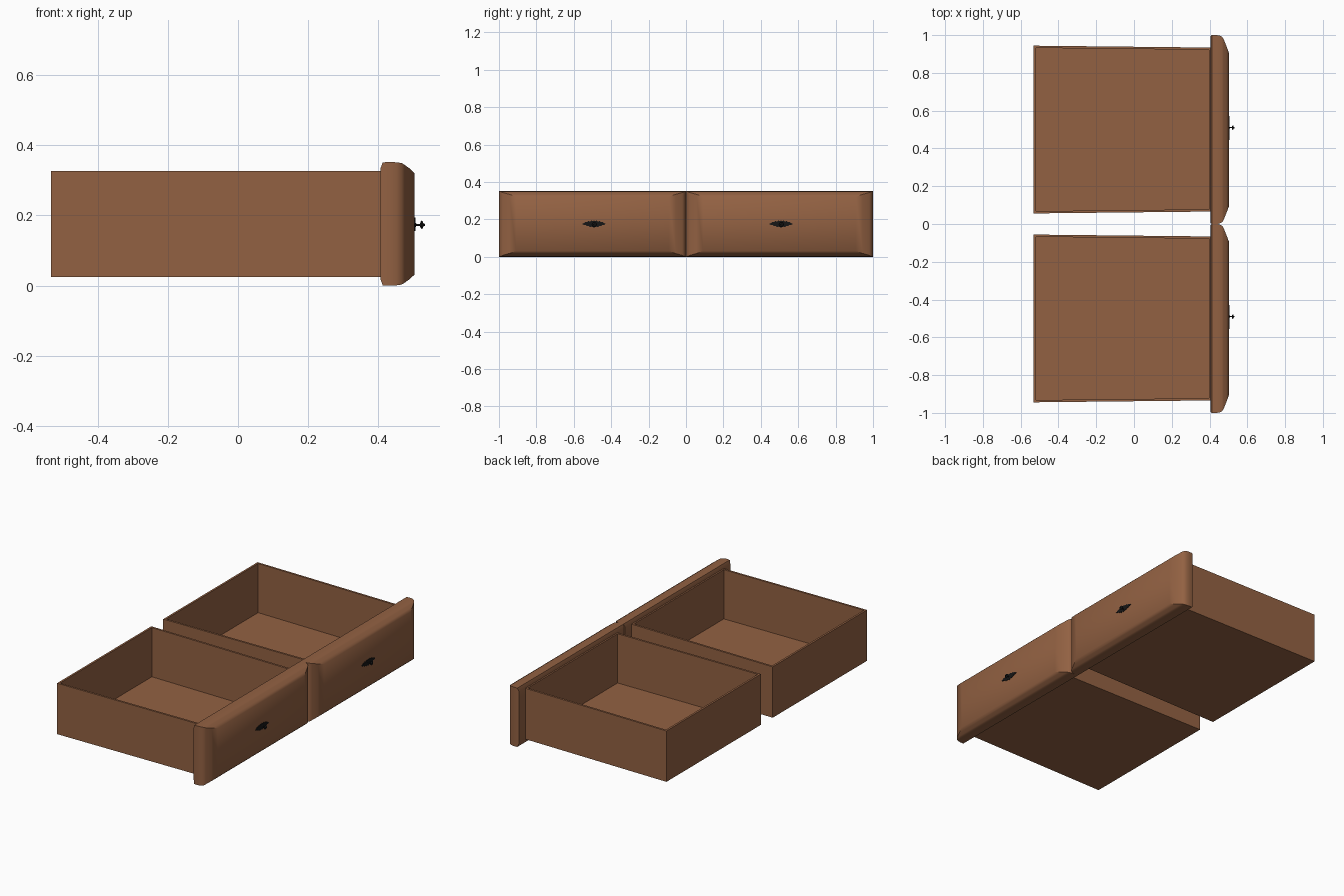
import bpy, bmesh, math

if "Cube" in bpy.data.objects:
    bpy.data.objects.remove(bpy.data.objects["Cube"])

def material(name, rgb):
    m = bpy.data.materials.new(name)
    m.diffuse_color = (*rgb, 1)
    m.use_nodes = True
    m.node_tree.nodes["Principled BSDF"].inputs["Base Color"].default_value = m.diffuse_color
    return m

wood = material("wood", (0.29, 0.12, 0.055))
iron = material("black_iron", (0.008, 0.008, 0.008))

def finish(name, bm, mat, angle=30):
    bmesh.ops.recalc_face_normals(bm, faces=bm.faces)
    me = bpy.data.meshes.new(name)
    bm.to_mesh(me)
    bm.free()
    me.materials.append(mat)
    ob = bpy.data.objects.new(name, me)
    bpy.context.collection.objects.link(ob)
    bpy.ops.object.select_all(action='DESELECT')
    ob.select_set(True)
    bpy.context.view_layer.objects.active = ob
    bpy.ops.object.shade_smooth_by_angle(angle=math.radians(angle))
    return ob

def loft(bm, rings):
    loops = [[bm.verts.new(p) for p in r] for r in rings]
    n = len(loops[0])
    for a, b in zip(loops, loops[1:]):
        for i in range(n):
            j = (i + 1) % n
            bm.faces.new((a[i], a[j], b[j], b[i]))
    bm.faces.new(loops[0])
    bm.faces.new(loops[-1])

def drawer_front(name, cy):
    # x position, inset of the sides, inset of top and bottom
    profile = [(0.405, 0.005, 0.02), (0.412, 0.0, 0.001), (0.435, 0.0, 0.0),
               (0.452, 0.002, 0.001), (0.466, 0.009, 0.003), (0.474, 0.02, 0.008),
               (0.488, 0.055, 0.018), (0.502, 0.092, 0.031)]
    bm = bmesh.new()
    rings = []
    for x, iy, iz in profile:
        h, lo, hi = 0.5 - iy, iz, 0.352 - iz
        rings.append([(x, cy - h, lo), (x, cy + h, lo), (x, cy + h, hi), (x, cy - h, hi)])
    loft(bm, rings)
    finish(name, bm, wood, 50)

def drawer_box(name, cy):
    # open tray: outside up, over the rim, down to the thin floor
    def ring(z, t):
        xb, xf, yb, yf = -0.532 + t, 0.408 - t, 0.444 - t, 0.434 - t
        return [(xb, cy - yb, z), (xf, cy - yf, z), (xf, cy + yf, z), (xb, cy + yb, z)]
    bm = bmesh.new()
    loft(bm, [ring(0.024, 0), ring(0.327, 0), ring(0.327, 0.012), ring(0.034, 0.012)])
    finish(name, bm, wood)

def handle_plate(name, cy, cz):
    # right half of the scrolled outline, top centre to bottom centre
    half = [(0.0, 0.019), (0.007, 0.016), (0.014, 0.019), (0.022, 0.013),
            (0.030, 0.016), (0.038, 0.010), (0.046, 0.011), (0.053, 0.006),
            (0.063, 0.001), (0.054, -0.005), (0.045, -0.004), (0.038, -0.011),
            (0.029, -0.010), (0.021, -0.017), (0.012, -0.014), (0.0, -0.020)]
    outline = half + [(-y, z) for y, z in half[-2:0:-1]]
    bm = bmesh.new()
    loft(bm, [[(x, cy + y, cz + z) for y, z in outline] for x in (0.499, 0.505)])
    finish(name, bm, iron)

def handle_knob(name, cy, cz):
    # turned stem and cap
    profile = [(0.500, 0.007), (0.506, 0.006), (0.508, 0.003), (0.518, 0.003),
               (0.520, 0.009), (0.523, 0.012), (0.526, 0.010), (0.528, 0.004), (0.532, 0.003)]
    bm = bmesh.new()
    n = 16
    loft(bm, [[(x, cy + r * math.cos(2 * math.pi * i / n), cz + r * math.sin(2 * math.pi * i / n))
               for i in range(n)] for x, r in profile])
    finish(name, bm, iron, 40)

for side, cy in (("left", -0.5), ("right", 0.5)):
    drawer_front(side + "_drawer_front", cy)
    drawer_box(side + "_drawer_box", cy)
    handle_plate(side + "_handle_plate", cy + 0.008, 0.175)
    handle_knob(side + "_handle_knob", cy + 0.01, 0.173)
